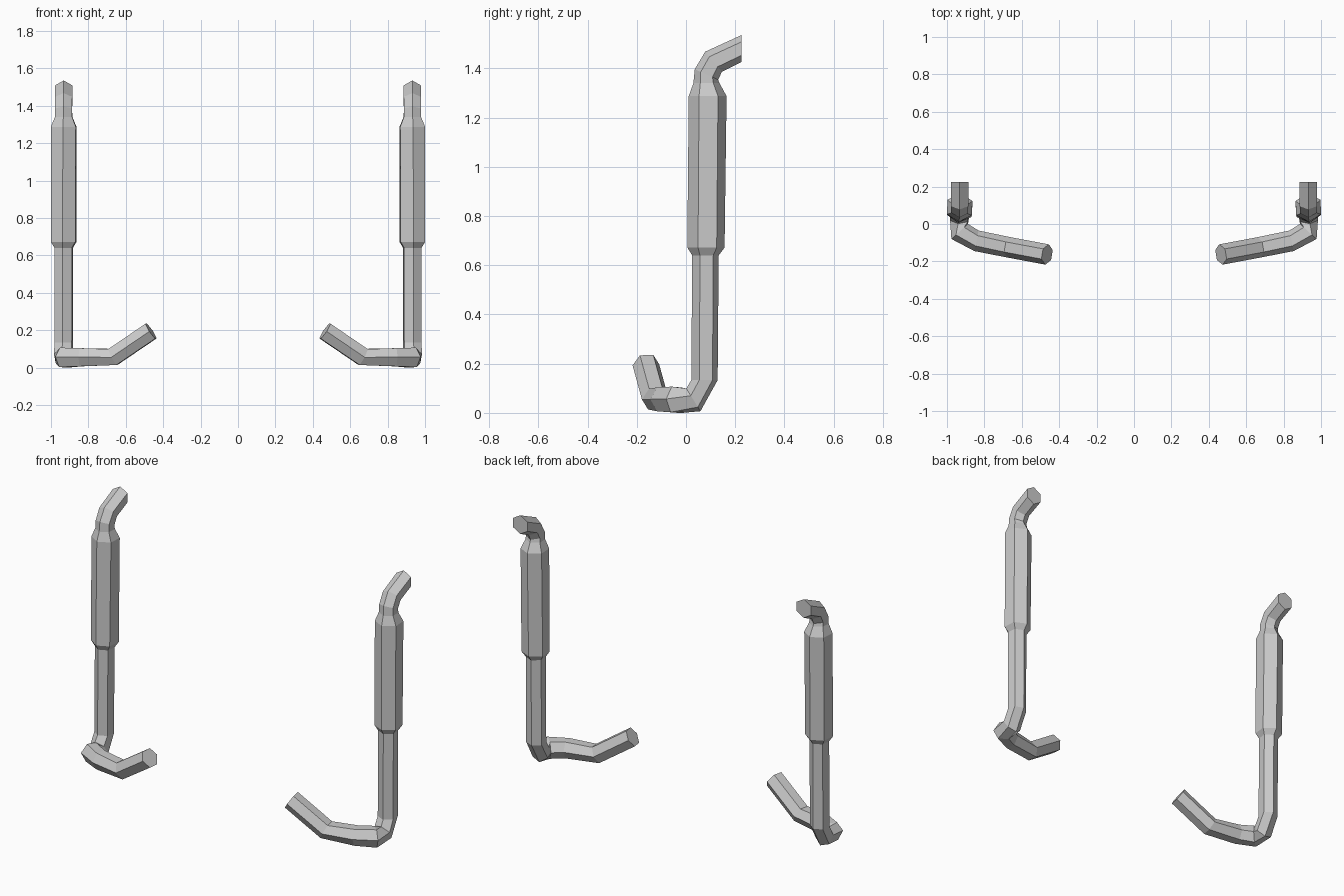
import bpy, bmesh
from math import cos, sin, radians, pi
from mathutils import Vector

if "Cube" in bpy.data.objects:
    bpy.data.objects.remove(bpy.data.objects["Cube"])

SIDES = 6
X = 0.932

# Pipe stations from upper outlet to lower inlet: centre, section normal, radius, twist in degrees
STATIONS = [
    ((X, 0.225, 1.48), (0, -1, 0), 0.055, 0),
    ((X, 0.112, 1.427), (0, -0.77, -0.65), 0.053, 0),
    ((X, 0.083, 1.375), (0, -0.4, -0.9), 0.052, 1),
    ((X, 0.083, 1.34), (0, 0, -1), 0.053, 2),
    ((X, 0.088, 1.287), (0, 0, -1), 0.077, 3),     # silencer top
    ((X, 0.081, 0.672), (0, 0, -1), 0.076, 5),     # silencer bottom
    ((X, 0.079, 0.64), (0, 0, -1), 0.054, 6),
    ((X, 0.075, 0.133), (0, 0, -1), 0.054, 7),
    ((X, 0.03, 0.053), (0, -0.85, -0.53), 0.055, 9),
    ((X, -0.04, 0.053), (-0.67, -0.74, 0), 0.06, 14),
    ((0.842, -0.09, 0.055), (-0.97, -0.2, 0), 0.056, 17),
    ((0.668, -0.125, 0.057), (-0.87, -0.17, 0.46), 0.055, 20),
    ((0.465, -0.163, 0.195), (-0.82, -0.16, 0.55), 0.055, 20),
]


def sweep(name, stations):
    """Skin polygon rings along a path, carrying the frame without extra roll."""
    bm = bmesh.new()
    rings = []
    up, prev = Vector((0, 0, 1)), Vector(stations[0][1]).normalized()
    for centre, normal, radius, twist in stations:
        n = Vector(normal).normalized()
        up = prev.rotation_difference(n) @ up
        side = n.cross(up)
        ring = []
        for i in range(SIDES):
            a = 2 * pi * i / SIDES - radians(twist)
            ring.append(bm.verts.new(Vector(centre) + radius * (up * cos(a) + side * sin(a))))
        rings.append(ring)
        prev = n
    for a, b in zip(rings, rings[1:]):
        for i in range(SIDES):
            j = (i + 1) % SIDES
            bm.faces.new((a[i], a[j], b[j], b[i]))
    bm.faces.new(rings[0])
    bm.faces.new(rings[-1])
    bmesh.ops.recalc_face_normals(bm, faces=bm.faces)
    mesh = bpy.data.meshes.new(name)
    bm.to_mesh(mesh)
    bm.free()
    obj = bpy.data.objects.new(name, mesh)
    bpy.context.collection.objects.link(obj)
    return obj


# Pair of exhaust pipes, mirrored across x = 0
pipes = sweep("exhaust_pipes", STATIONS)
pipes.modifiers.new("mirror", 'MIRROR').use_axis = (True, False, False)
